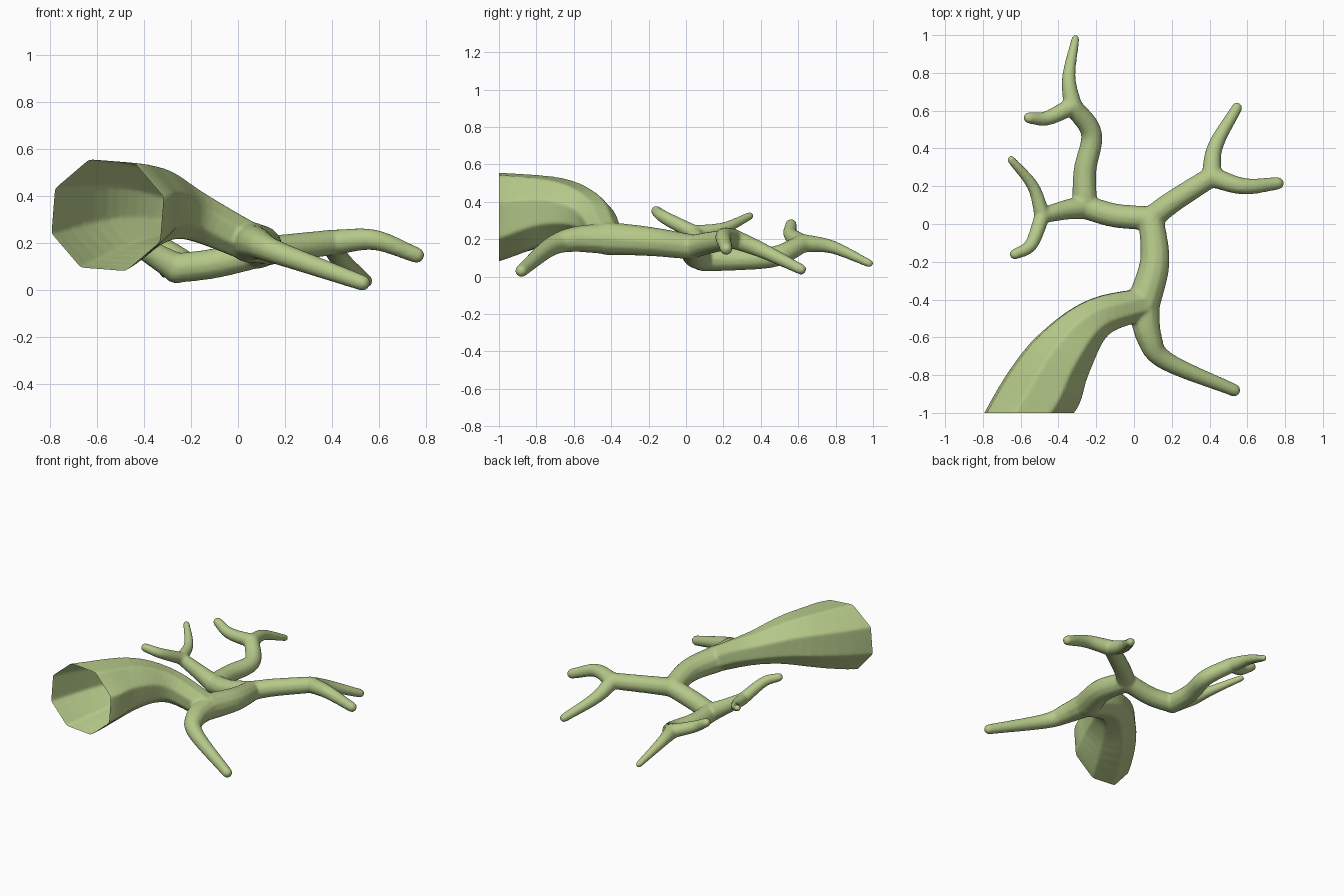
import bpy, bmesh, math
from mathutils import Vector

if "Cube" in bpy.data.objects:
    bpy.data.objects.remove(bpy.data.objects["Cube"])

bm = bmesh.new()
Y, Z = Vector((0, 1, 0)), Vector((0, 0, 1))


def spline(p, steps=6):
    """Smooth path through 4D points (position + radius)."""
    p = [2 * p[0] - p[1]] + p + [2 * p[-1] - p[-2]]
    out = []
    for a, b, c, d in zip(p, p[1:], p[2:], p[3:]):
        for k in range(steps):
            t = k / steps
            out.append(b + ((c - a) * t + (2 * a - 5 * b + 4 * c - d) * t * t
                            + (3 * b - a - 3 * c + d) * t ** 3) / 2)
    return out + [p[-2]]


def tube(path, sides=12, turn=0.0, cut=False):
    n = len(path)
    rings = []
    for i, q in enumerate(path):
        t = (path[min(i + 1, n - 1)] - path[max(i - 1, 0)]).to_3d().normalized()
        if cut:  # keep the trunk end square to the cut plane
            t = Y.lerp(t, min(1, max(0, (q.y + 1) * 4))).normalized()
        side = t.cross(Z).normalized()
        up = side.cross(t)
        c, r = q.to_3d(), q.w
        spec = [(c, r)]
        # rounded tips
        arcs = [(r * math.sin(a), r * math.cos(a)) for a in (.4, .8, 1.2)]
        if i == n - 1:
            spec += [(c + t * o, s) for o, s in arcs]
        elif i == 0 and not cut:
            spec = [(c - t * o, s) for o, s in reversed(arcs)] + spec
        for cc, rr in spec:
            ring = []
            for j in range(sides):
                a = turn + j * math.tau / sides
                ring.append(bm.verts.new(cc + (side * math.cos(a) + up * math.sin(a)) * rr))
            rings.append(ring)
    for a, b in zip(rings, rings[1:]):
        for j in range(sides):
            k = (j + 1) % sides
            bm.faces.new((a[j], a[k], b[k], b[j]))
    bm.faces.new(rings[0][::-1])
    bm.faces.new(rings[-1])


def limb(r0, r1, *pts):
    """Evenly tapering limb."""
    last = len(pts) - 1
    tube(spline([Vector((*p, r0 + (r1 - r0) * i / last)) for i, p in enumerate(pts)]))


# forks where limbs meet
crown = (.05, -.42, .21)
split = (.09, .03, .165)
right = (.41, .25, .21)
knee = (-.26, .09, .1)
left = (-.485, .045, .24)
back = (-.325, .625, .185)

# eight-sided trunk, running past the cut plane so it can be sliced open
trunk = [(-.66, -1.15, .32, .26), (-.555, -1, .325, .25), (-.375, -.69, .365, .178),
         (-.2, -.5, .325, .115), (*crown, .088)]
tube(spline([Vector(p) for p in trunk]), 8, math.radians(18), True)

# main limb and front twig
limb(.09, .068, crown, (.11, -.2, .195), split)
limb(.085, .034, crown, (.08, -.6, .205), (.17, -.725, .165), (.53, -.88, .037))
# right limb with two twigs
limb(.064, .055, split, (.2, .115, .185), right)
limb(.055, .034, right, (.58, .2, .22), (.76, .215, .155))
limb(.054, .029, right, (.43, .41, .145), (.545, .615, .045))
# left limb with two twigs
limb(.064, .064, split, (-.1, .045, .12), knee)
limb(.064, .042, knee, (-.36, .075, .16), left)
limb(.042, .022, left, (-.535, .2, .265), (-.65, .34, .33))
limb(.042, .029, left, (-.545, -.11, .32), (-.63, -.16, .357))
# back limb with two twigs
limb(.066, .051, knee, (-.26, .28, .1), (-.225, .48, .115), back)
limb(.048, .031, back, (-.46, .56, .23), (-.555, .562, .285))
limb(.05, .022, back, (-.345, .78, .165), (-.31, .98, .077))

bmesh.ops.recalc_face_normals(bm, faces=bm.faces)
me = bpy.data.meshes.new("raw_branch")
bm.to_mesh(me)
bm.free()
ob = bpy.data.objects.new("branch", me)
bpy.context.collection.objects.link(ob)

# fuse all limbs into one skin and soften the forks
rm = ob.modifiers.new("fuse", 'REMESH')
rm.mode = 'VOXEL'
rm.voxel_size = .009
sm = ob.modifiers.new("soften", 'SMOOTH')
sm.factor = .5
sm.iterations = 7
dg = bpy.context.evaluated_depsgraph_get()
fused = bpy.data.meshes.new_from_object(ob.evaluated_get(dg))
ob.modifiers.clear()

# slice the trunk open and rest the branch on the ground
bm = bmesh.new()
bm.from_mesh(fused)
bmesh.ops.bisect_plane(bm, geom=bm.verts[:] + bm.edges[:] + bm.faces[:],
                       plane_co=(0, -1, 0), plane_no=(0, -1, 0), clear_inner=False,
                       clear_outer=True)
low = min(v.co.z for v in bm.verts)
bmesh.ops.translate(bm, verts=bm.verts, vec=(0, 0, -low))
for f in bm.faces:
    f.smooth = True
bm.to_mesh(fused)
bm.free()
ob.data = fused
bpy.data.meshes.remove(me)
fused.name = "branch"

mat = bpy.data.materials.new("pale_green_bark")
mat.diffuse_color = (.46, .58, .25, 1)
mat.use_nodes = True
mat.node_tree.nodes["Principled BSDF"].inputs["Base Color"].default_value = mat.diffuse_color
fused.materials.clear()
fused.materials.append(mat)
